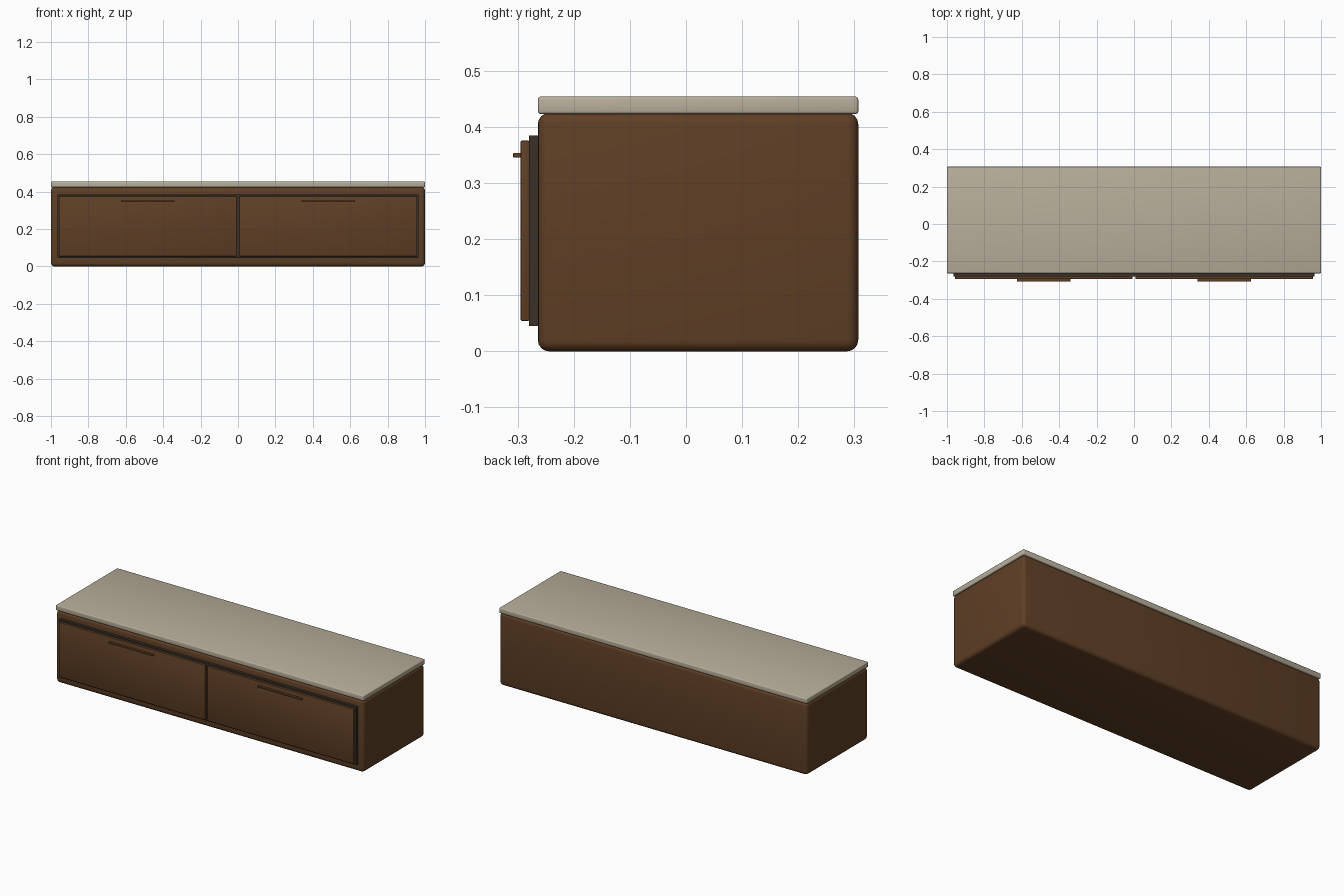
import bpy

if "Cube" in bpy.data.objects:
    bpy.data.objects.remove(bpy.data.objects["Cube"])


def material(name, rgb):
    m = bpy.data.materials.new(name)
    m.diffuse_color = (*rgb, 1.0)
    m.use_nodes = True
    m.node_tree.nodes["Principled BSDF"].inputs["Base Color"].default_value = m.diffuse_color
    return m


brown = material("walnut_brown", (0.115, 0.050, 0.019))
dark = material("dark_recess", (0.042, 0.030, 0.020))
beige = material("beige_stone", (0.480, 0.425, 0.325))


def box(name, x, y, z, mat, bevel=0.0, segments=3):
    """Box from (min, max) ranges, with optional rounded edges."""
    bpy.ops.mesh.primitive_cube_add(
        size=1, location=[(a + b) / 2 for a, b in (x, y, z)])
    ob = bpy.context.object
    ob.name = name
    ob.scale = [b - a for a, b in (x, y, z)]
    bpy.ops.object.transform_apply(location=False, rotation=False, scale=True)
    ob.data.materials.append(mat)
    if bevel:
        mod = ob.modifiers.new("rounded_edges", 'BEVEL')
        mod.width = bevel
        mod.segments = segments
        bpy.ops.object.modifier_apply(modifier=mod.name)
        bpy.ops.object.shade_smooth_by_angle()
    return ob


# Cabinet body and stone top
box("cabinet_body", (-1, 1), (-0.264, 0.307), (0, 0.425), brown, 0.02, 4)
box("top_slab", (-1, 1), (-0.264, 0.307), (0.423, 0.454), beige, 0.005)

# Dark panel showing as the shadow gap around the drawers
box("recess_panel", (-0.966, 0.966), (-0.28, -0.26), (0.045, 0.385), dark)

# Two drawer fronts with slim ledge handles
for side, name in ((-1, "left"), (1, "right")):
    def span(a, b):
        return tuple(sorted((side * a, side * b)))
    box(f"{name}_drawer_front", span(0.008, 0.957), (-0.295, -0.279),
        (0.054, 0.376), brown, 0.003, 2)
    box(f"{name}_handle", span(0.34, 0.625), (-0.308, -0.294),
        (0.3455, 0.3535), brown, 0.001, 2)
